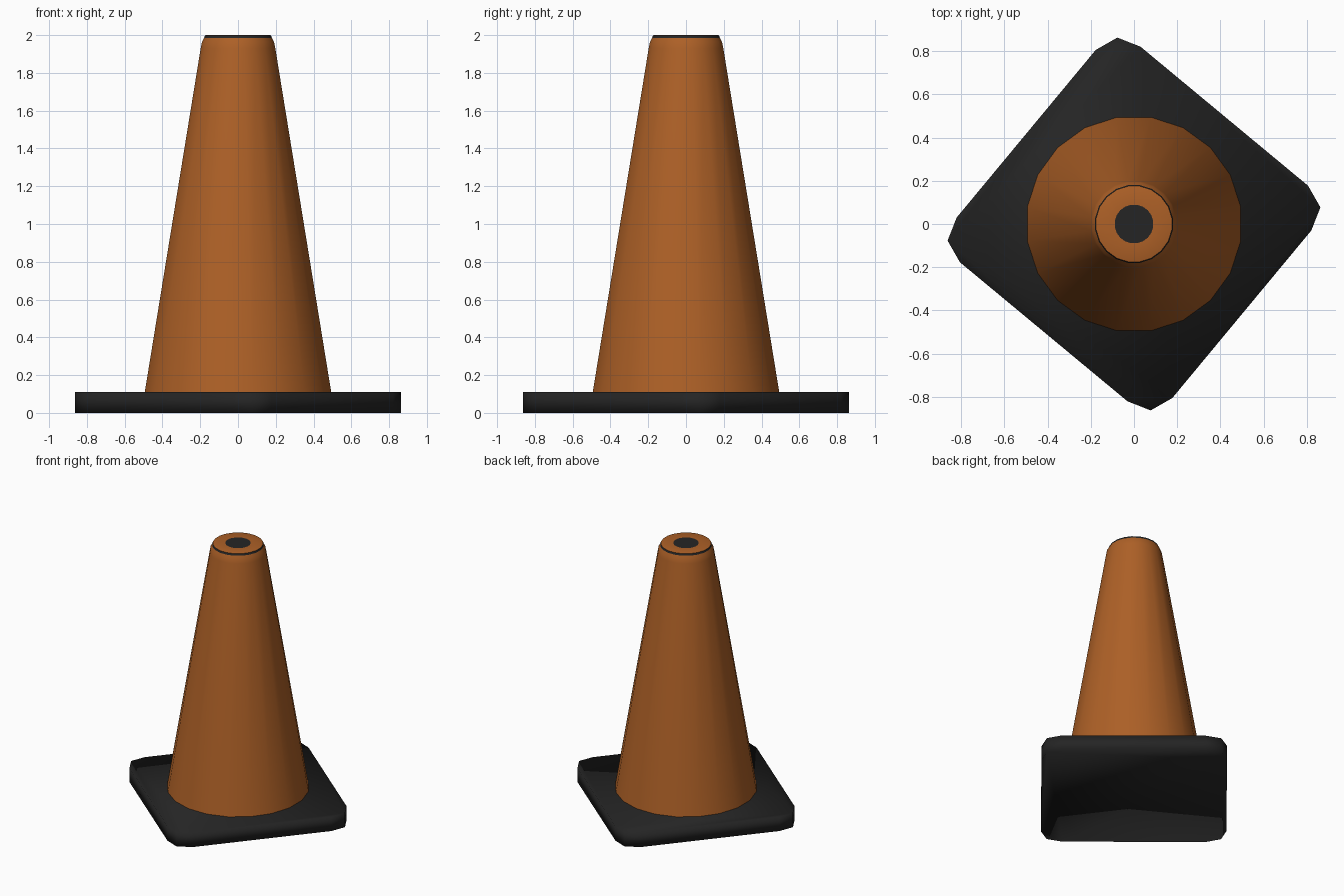
import bpy, bmesh, math

if "Cube" in bpy.data.objects:
    bpy.data.objects.remove(bpy.data.objects["Cube"])

def material(name, rgb):
    m = bpy.data.materials.new(name)
    m.diffuse_color = (*rgb, 1.0)
    m.use_nodes = True
    m.node_tree.nodes["Principled BSDF"].inputs["Base Color"].default_value = m.diffuse_color
    return m

ORANGE = material("burnt orange", (0.42, 0.118, 0.02))
BLACK = material("rubber black", (0.018, 0.018, 0.018))

def finish(bm, name, mats):
    bmesh.ops.recalc_face_normals(bm, faces=bm.faces)
    me = bpy.data.meshes.new(name)
    bm.to_mesh(me)
    bm.free()
    for m in mats:
        me.materials.append(m)
    ob = bpy.data.objects.new(name, me)
    bpy.context.collection.objects.link(ob)
    return ob

def smooth(ob, degrees):
    bpy.ops.object.select_all(action='DESELECT')
    ob.select_set(True)
    bpy.context.view_layer.objects.active = ob
    bpy.ops.object.shade_smooth_by_angle(angle=math.radians(degrees))

# Base slab: turned square with clipped corners, one corner repeated four times
bm = bmesh.new()
corner = [(0.82, -0.03), (0.862, 0.077), (0.805, 0.177)]
outline = []
for k in range(4):
    c, s = round(math.cos(k * math.pi / 2)), round(math.sin(k * math.pi / 2))
    outline += [(c * x - s * y, s * x + c * y) for x, y in corner]
slab = bm.faces.new([bm.verts.new((x, y, 0)) for x, y in outline])
ext = bmesh.ops.extrude_face_region(bm, geom=[slab])
top = [v for v in ext["geom"] if isinstance(v, bmesh.types.BMVert)]
bmesh.ops.translate(bm, verts=top, vec=(0, 0, 0.11))
for f in bm.faces:
    f.smooth = True
base = finish(bm, "base", [BLACK])

# Cone body: lathed profile with rounded shoulder, dark rim line and dark top opening
SIDES = 20
profile = [(0.5, 0.108), (0.2, 1.93), (0.193, 1.965), (0.182, 1.984),
           (0.177, 1.998), (0.172, 2.0), (0.09, 2.0)]
bm = bmesh.new()
rings = []
for r, z in profile:
    ring = []
    for i in range(SIDES):
        a = math.radians(9) + 2 * math.pi * i / SIDES
        ring.append(bm.verts.new((r * math.cos(a), r * math.sin(a), z)))
    rings.append(ring)
for n, (lo, hi) in enumerate(zip(rings, rings[1:])):
    for i in range(SIDES):
        j = (i + 1) % SIDES
        f = bm.faces.new((lo[i], lo[j], hi[j], hi[i]))
        f.material_index = 1 if n == 3 else 0
bm.faces.new(rings[-1]).material_index = 1
cone = finish(bm, "cone_body", [ORANGE, BLACK])
smooth(cone, 35)
